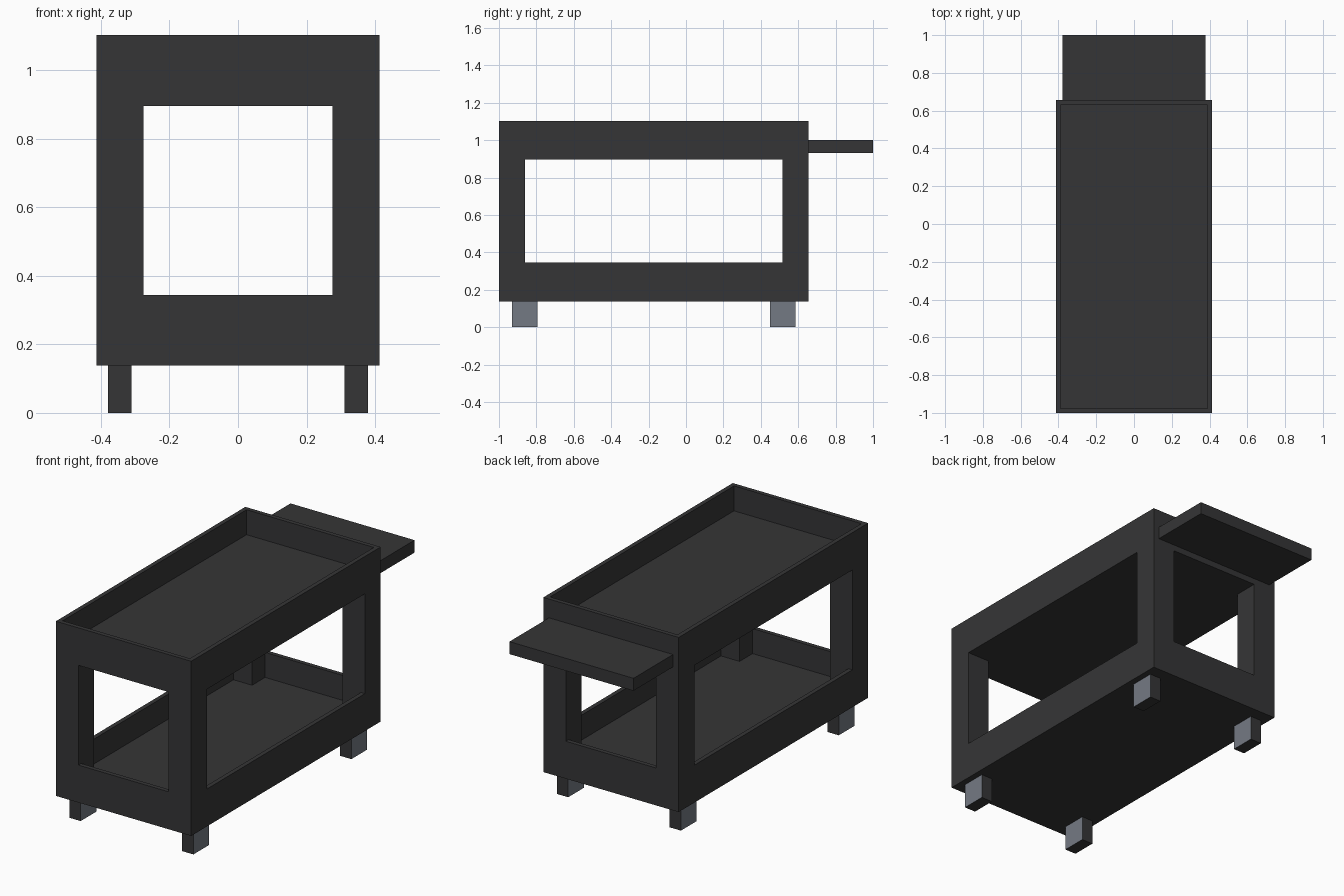
import bpy
import bmesh

if "Cube" in bpy.data.objects:
    bpy.data.objects.remove(bpy.data.objects["Cube"], do_unlink=True)

U = 2 / 29          # modelling unit: the cart is 29 units long
HALF = 14.5         # half length in units


def material(name, colour):
    mat = bpy.data.materials.new(name)
    mat.use_nodes = True
    mat.diffuse_color = colour
    mat.node_tree.nodes["Principled BSDF"].inputs["Base Color"].default_value = colour
    return mat


charcoal = material("charcoal plastic", (0.036, 0.036, 0.037, 1))
grey = material("wheel grey", (0.175, 0.195, 0.23, 1))


def box(bm, x, y, z):
    """Add a box from (min, max) ranges in units, y measured from the front."""
    corners = [bm.verts.new((a * U, (b - HALF) * U, c * U))
               for a in x for b in y for c in z]
    for ids in ((0, 1, 3, 2), (4, 6, 7, 5), (0, 4, 5, 1),
                (2, 3, 7, 6), (0, 2, 6, 4), (1, 5, 7, 3)):
        bm.faces.new([corners[i] for i in ids])


def finish(name, bm, *mats):
    bmesh.ops.recalc_face_normals(bm, faces=bm.faces)
    mesh = bpy.data.meshes.new(name)
    bm.to_mesh(mesh)
    bm.free()
    for mat in mats:
        mesh.materials.append(mat)
    obj = bpy.data.objects.new(name, mesh)
    bpy.context.collection.objects.link(obj)
    return obj


def tray(name, bottom):
    """Shallow tray with a half-unit rim and a floor two units below it."""
    bm = bmesh.new()
    box(bm, (-6, 6), (0, 24), (bottom, bottom + 3))
    bm.normal_update()
    top = max(bm.faces, key=lambda f: f.calc_center_median().z)
    bmesh.ops.inset_region(bm, faces=[top], thickness=U / 2)
    # Walls of the recess
    floor = bmesh.ops.extrude_discrete_faces(bm, faces=[top])["faces"][0]
    bmesh.ops.translate(bm, verts=floor.verts, vec=(0, 0, -2 * U))
    finish(name, bm, charcoal)


# Lower and upper trays
tray("lower_tray", 2)
tray("upper_tray", 13)

# Corner posts, standing on the lower floor, and wheel blocks
for side, s in (("left", 1), ("right", -1)):
    for end, post_y, wheel_y in (("front", 0, 1), ("back", 22, 21)):
        bm = bmesh.new()
        box(bm, sorted((4 * s, 6 * s)), (post_y, post_y + 2), (3, 13))
        finish(f"{end}_{side}_post", bm, charcoal)

        bm = bmesh.new()
        box(bm, sorted((4.5 * s, 5.5 * s)), (wheel_y, wheel_y + 2), (0, 2))
        wheel = finish(f"{end}_{side}_wheel", bm, charcoal, grey)
        # Grey discs' sides, charcoal tread
        for face in wheel.data.polygons:
            face.material_index = int(abs(face.normal.x) > 0.5)

# Push handle shelf at the back
bm = bmesh.new()
box(bm, (-5.5, 5.5), (24, 29), (13.5, 14.5))
finish("push_handle", bm, charcoal)
